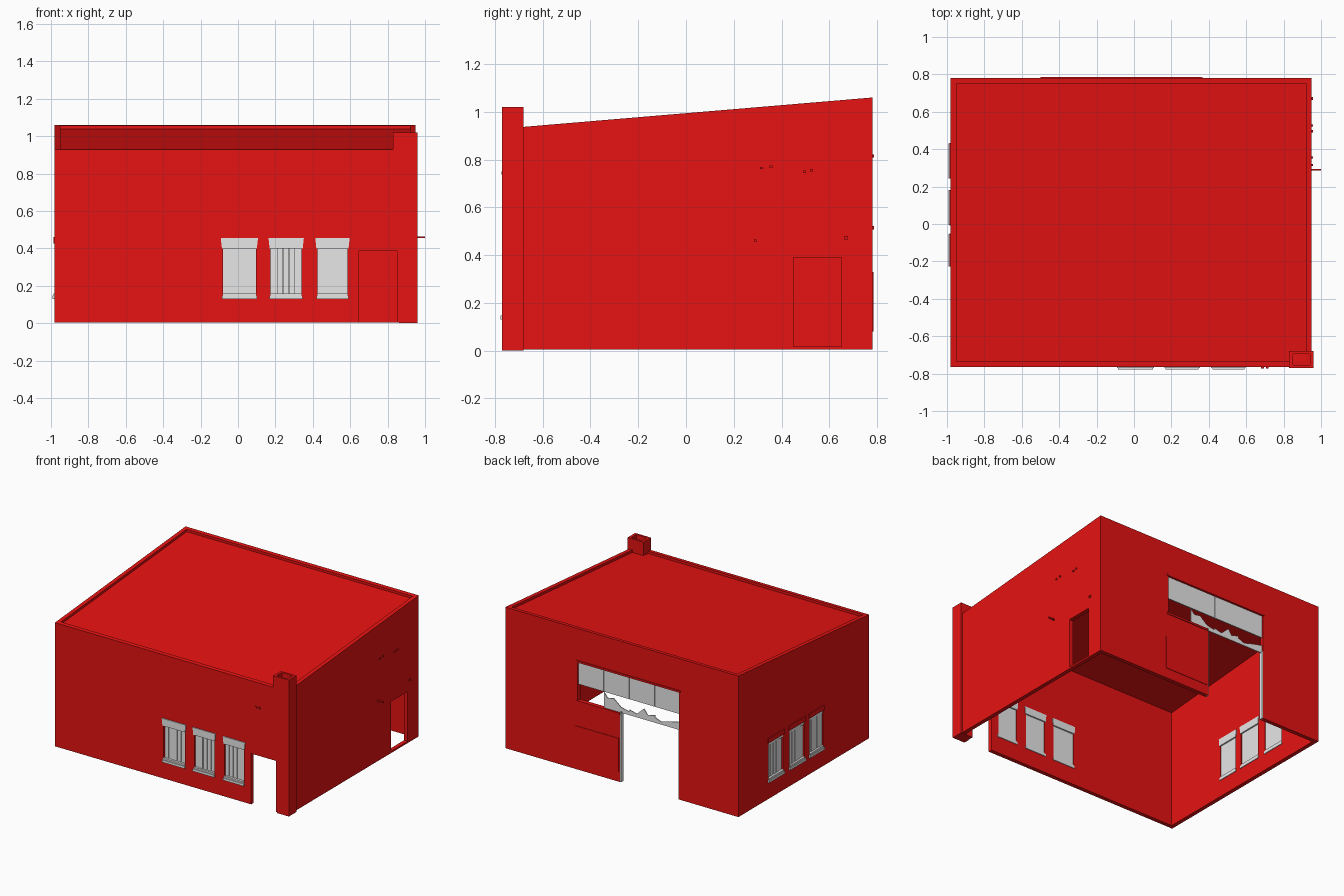
import bpy, bmesh, random
from mathutils import Vector

random.seed(4)
cube = bpy.data.objects.get("Cube")
if cube:
    bpy.data.objects.remove(cube, do_unlink=True)


def material(name, colour):
    m = bpy.data.materials.new(name)
    m.use_nodes = True
    m.diffuse_color = (*colour, 1)
    m.node_tree.nodes["Principled BSDF"].inputs["Base Color"].default_value = (*colour, 1)
    return m


RED = material("red_wall", (0.8, 0.006, 0.006))
GREY = material("pale_grey", (0.8, 0.8, 0.8))


def prism(name, outline, offset, mat):
    """Extrude a flat 3D outline along an offset vector."""
    bm = bmesh.new()
    face = bm.faces.new([bm.verts.new(p) for p in outline])
    grown = bmesh.ops.extrude_face_region(bm, geom=[face])
    moved = [v for v in grown["geom"] if isinstance(v, bmesh.types.BMVert)]
    bmesh.ops.translate(bm, verts=moved, vec=Vector(offset))
    bmesh.ops.recalc_face_normals(bm, faces=bm.faces)
    mesh = bpy.data.meshes.new(name)
    bm.to_mesh(mesh)
    bm.free()
    mesh.materials.append(mat)
    obj = bpy.data.objects.new(name, mesh)
    bpy.context.collection.objects.link(obj)
    return obj


def box(name, x, y, z, mat=RED):
    base = [(x[0], y[0], z[0]), (x[1], y[0], z[0]), (x[1], y[1], z[0]), (x[0], y[1], z[0])]
    return prism(name, base, (0, 0, z[1] - z[0]), mat)


def cut(target, cutter):
    cutter.hide_render = True
    mod = target.modifiers.new("opening", "BOOLEAN")
    mod.operation = "DIFFERENCE"
    mod.solver = "EXACT"
    mod.object = cutter
    bpy.context.view_layer.objects.active = target
    bpy.ops.object.modifier_apply(modifier=mod.name)
    bpy.data.objects.remove(cutter, do_unlink=True)


# Overall shell: lean-to roof rising to the back
X0, X1, Y0, Y1 = -0.98, 0.95, -0.765, 0.78
T = 0.03


def roof_z(y):
    return 0.93 + 0.13 * (y - Y0) / (Y1 - Y0)


def sloped(name, inset, low, high):
    """Sloped block inset from the walls; low/high are offsets or a flat level."""
    a, b = Y0 + inset, Y1 - inset
    lo = low if callable(low) else (lambda y: low)
    pts = [(X0 + inset, a, lo(a)), (X0 + inset, b, lo(b)),
           (X0 + inset, b, high(b)), (X0 + inset, a, high(a))]
    return prism(name, pts, (X1 - X0 - 2 * inset, 0, 0), RED)


building = sloped("building_shell", 0, 0.005, roof_z)
cut(building, sloped("room_cutter", T, -0.3, lambda y: roof_z(y) - 0.045))
cut(building, sloped("roof_cutter", T, lambda y: roof_z(y) - 0.018, lambda y: roof_z(y) + 0.3))

# Doorways and the wide rear opening
cut(building, box("front_door_cutter", (0.645, 0.85), (-0.9, -0.7), (-0.1, 0.385)))
cut(building, box("side_door_cutter", (0.9, 1.1), (0.45, 0.65), (0.018, 0.39)))
cut(building, box("rear_strip_cutter", (-0.49, 0.35), (0.7, 0.9), (0.52, 0.81)))
cut(building, box("rear_gate_cutter", (-0.49, 0.0), (0.7, 0.9), (-0.1, 0.53)))


# Windows, described along a wall direction u and an outward depth d
def window(label, u0, u1, place, left_side):
    """place(u, d, z) maps wall coordinates to the model."""
    def slab(name, ua, ub, da, db, za, zb, mat=GREY, flare=0):
        pts = [place(ua, da, za), place(ub, da, za),
               place(ub + flare, da, zb), place(ua - flare, da, zb)]
        return prism(f"{label}_{name}", pts, place(0, db, 0) - place(0, da, 0), mat)

    cut(building, slab("cutter", u0, u1, -0.1, 0.1, 0.14, 0.42))
    slab("pane", u0, u1, -0.024, -0.016, 0.14, 0.42)
    slab("lintel", u0 - 0.006, u1 + 0.006, -T - 0.005, -0.004 if left_side else 0.006,
         0.40, 0.455, flare=0.006)
    if left_side:
        slab("lintel_cover", u0 - 0.008, u1 + 0.008, -0.003, 0.006, 0.425, 0.46, RED)
    slab("sill", u0 - 0.006, u1 + 0.006, -T - 0.005, 0.012, 0.13, 0.148)
    slab("sill_step", u0, u1, -T, 0.006, 0.148, 0.16)
    # Upright boards over the pane
    step = (u1 - u0) / 5
    for i in range(5):
        depth = random.uniform(-0.012, -0.006)
        slab(f"board_{i}", u0 + i * step + 0.002, u0 + (i + 1) * step - 0.002,
             -0.018, depth, 0.15, 0.405)


def on_front(u, d, z):
    return Vector((u, Y0 - d, z))


def on_side(u, d, z):
    return Vector((X0 - d, u, z))


for i, (a, b) in enumerate([(-0.08, 0.095), (0.175, 0.34), (0.425, 0.585)]):
    window(f"front_window_{i}", a, b, on_front, False)
for i, (a, b) in enumerate([(-0.22, -0.06), (0.0, 0.175), (0.25, 0.425)]):
    window(f"side_window_{i}", a, b, on_side, True)

# Rear glazing: pale upper band in four panes, broken glass below
PANE = 0.21
for i in range(4):
    right = 0.35 - i * PANE
    box(f"rear_band_{i}", (right - PANE + 0.002, right - 0.001), (0.762, 0.77), (0.64, 0.808), GREY)
shards = [[(0.14, 0.52), (0.14, 0.635), (0.11, 0.60), (0.06, 0.61), (0.0, 0.56), (-0.07, 0.545), (-0.07, 0.52)],
          [(-0.07, 0.52), (-0.07, 0.56), (-0.13, 0.545), (-0.19, 0.60), (-0.22, 0.56), (-0.28, 0.575), (-0.28, 0.52)],
          [(-0.28, 0.52), (-0.28, 0.56), (-0.33, 0.54), (-0.40, 0.56), (-0.49, 0.58), (-0.49, 0.52)]]
for i, shard in enumerate(shards):
    prism(f"broken_glass_{i}", [(x, 0.763, z) for x, z in shard], (0, 0.006, 0), GREY)

# Rear gate jambs and red trim around the glazing
for side, x in (("left", -0.49), ("right", -0.008)):
    box(f"gate_jamb_{side}", (x, x + 0.008), (0.75, 0.779), (0.005, 0.53), GREY)
box("glazing_head", (-0.50, 0.36), (0.775, 0.786), (0.808, 0.822))
box("glazing_sill", (0.0, 0.36), (0.775, 0.786), (0.508, 0.522))
box("rear_patch", (0.01, 0.37), (0.778, 0.784), (0.08, 0.33))

# Corner chimney: narrow pier below, hollow stack above
box("chimney_pier", (0.86, 0.96), (-0.77, -0.68), (0.0, 0.9))
stack = box("chimney_stack", (0.83, 0.96), (-0.77, -0.68), (0.88, 1.02))
cut(stack, box("flue_cutter", (0.85, 0.94), (-0.755, -0.695), (0.93, 1.1)))

# Small fixings on the walls
box("side_pipe", (0.94, 1.0), (0.285, 0.295), (0.455, 0.465))
box("side_knob", (0.945, 0.958), (0.662, 0.678), (0.465, 0.48))
for i, (y, z) in enumerate([(0.35, 0.765), (0.49, 0.745), (0.52, 0.75), (0.31, 0.76)]):
    box(f"side_bolt_{i}", (0.945, 0.957), (y, y + 0.012), (z, z + 0.01))
for i, x in enumerate((0.68, 0.705)):
    box(f"front_bolt_{i}", (x, x + 0.015), (-0.772, -0.76), (0.738, 0.75))
